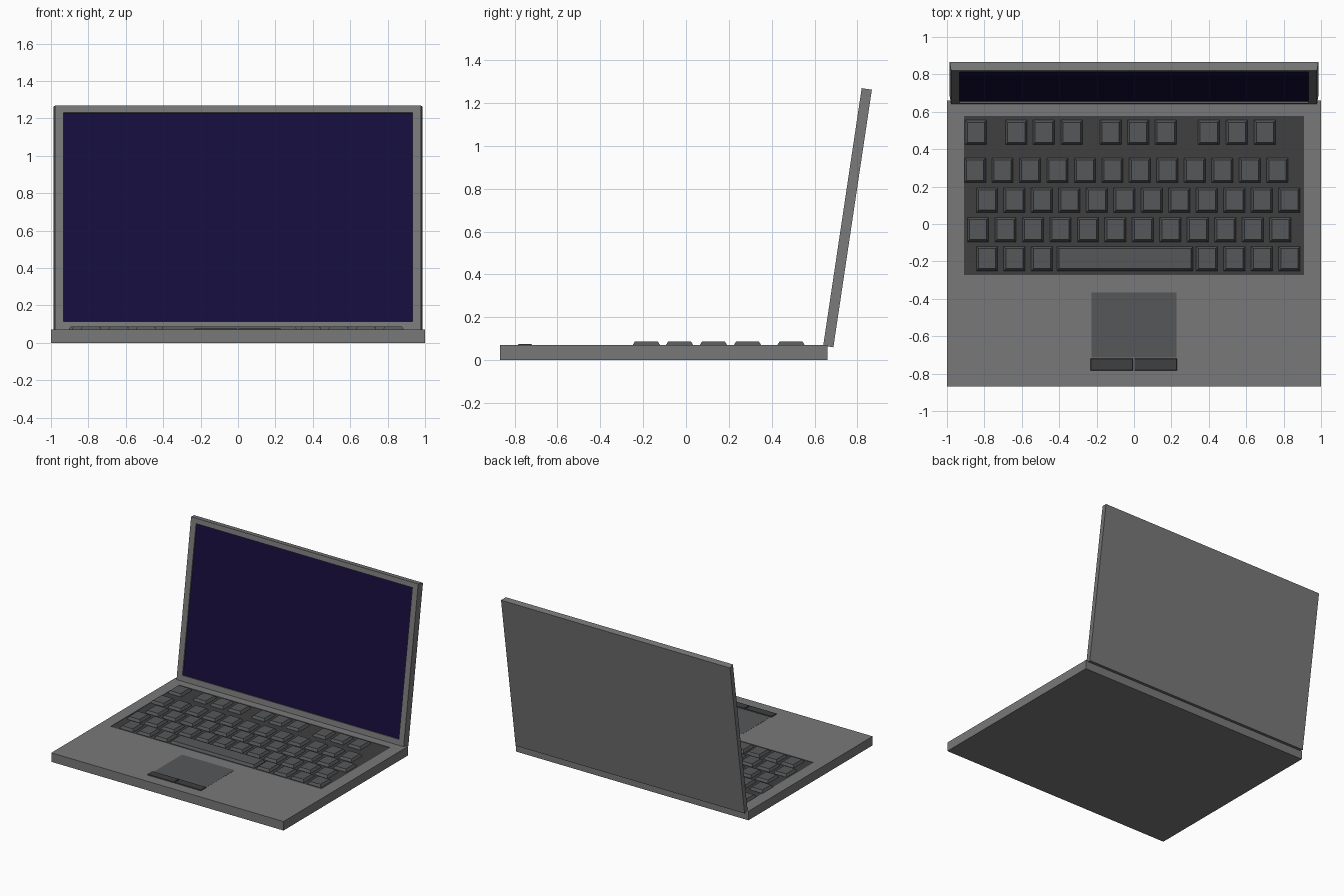
import bpy, bmesh, math
from mathutils import Vector

if "Cube" in bpy.data.objects:
    bpy.data.objects.remove(bpy.data.objects["Cube"])


def material(name, rgb):
    m = bpy.data.materials.new(name)
    m.diffuse_color = (*rgb, 1)
    m.use_nodes = True
    m.node_tree.nodes["Principled BSDF"].inputs["Base Color"].default_value = m.diffuse_color
    return m


BODY = material("body_grey", (0.19, 0.19, 0.19))
DARK = material("dark_grey", (0.05, 0.05, 0.05))
KEY = material("key_grey", (0.09, 0.095, 0.10))
SCREEN = material("screen_blue", (0.008, 0.004, 0.045))


def add_box(bm, lo, hi, taper=0.0):
    """Box between two corners; the top is inset by taper."""
    verts = bmesh.ops.create_cube(bm, size=1)["verts"]
    for v in verts:
        t = taper if v.co.z > 0 else 0
        v.co = Vector([(hi[i] - t if v.co[i] > 0 else lo[i] + t) if i < 2
                       else (hi[i] if v.co[i] > 0 else lo[i]) for i in range(3)])
    return verts


def finish(bm, name, mat):
    bmesh.ops.recalc_face_normals(bm, faces=bm.faces)
    me = bpy.data.meshes.new(name)
    bm.to_mesh(me)
    bm.free()
    ob = bpy.data.objects.new(name, me)
    me.materials.append(mat)
    bpy.context.collection.objects.link(ob)
    return ob


def box(name, lo, hi, mat, taper=0.0):
    bm = bmesh.new()
    add_box(bm, lo, hi, taper)
    return finish(bm, name, mat)


def recess(bm, normal, axes, lo, hi, depth):
    """Sink a rectangular pocket into the face pointing along normal."""
    normal = Vector(normal)
    bm.normal_update()
    face = max(bm.faces, key=lambda f: f.normal.dot(normal))
    bmesh.ops.inset_individual(bm, faces=[face], thickness=0.01)
    mid = face.calc_center_median()
    for v in face.verts:
        for k, a in enumerate(axes):
            v.co[a] = hi[k] if v.co[a] > mid[a] else lo[k]
    inner = bmesh.ops.extrude_discrete_faces(bm, faces=[face])["faces"][0]
    for v in inner.verts:
        v.co -= normal * depth


# Base with keyboard pocket
TOP = 0.07
WELL = 0.004
bm = bmesh.new()
add_box(bm, (-1, -0.868, 0), (1, 0.66, TOP))
recess(bm, (0, 0, 1), (0, 1), (-0.91, -0.272), (0.91, 0.577), WELL)
finish(bm, "base", BODY)
box("keyboard_tray", (-0.91, -0.272, TOP - WELL - 0.001), (0.91, 0.577, TOP - WELL + 0.001), DARK)

# Keys: row centre y -> key centre x values
PITCH = 0.147
rows = {
    0.49: [-0.845, -0.63, -0.482, -0.333, -0.125, 0.022, 0.17, 0.40, 0.55, 0.70],
    0.287: [-0.85 + PITCH * i for i in range(12)],
    0.128: [-0.786 + PITCH * i for i in range(12)],
    -0.03: [-0.834 + PITCH * i for i in range(12)],
    -0.185: [-0.786, -0.639, -0.492, 0.39, 0.537, 0.684, 0.831],
}
KW, KD, KTOP = 0.058, 0.066, 0.086
bm = bmesh.new()
for y, xs in rows.items():
    for x in xs:
        add_box(bm, (x - KW, y - KD, TOP - WELL), (x + KW, y + KD, KTOP), 0.012)
finish(bm, "keys", KEY)
box("space_bar", (-0.413, -0.185 - KD, TOP - WELL), (0.317, -0.185 + KD, KTOP), KEY, 0.012)

# Touchpad and its two buttons
box("touchpad", (-0.226, -0.715, TOP - 0.004), (0.226, -0.365, TOP + 0.001), KEY)
for side, x0, x1 in (("left", -0.235, -0.003), ("right", 0.0, 0.231)):
    box(side + "_button", (x0, -0.785, TOP - 0.004), (x1, -0.717, TOP + 0.006), DARK, 0.004)

# Lid with recessed screen, leaning back
THICK, HEIGHT = 0.048, 1.215
bm = bmesh.new()
for v in add_box(bm, (-0.986, 0, 0), (0.986, THICK, HEIGHT)):
    if v.co.y < THICK / 2:
        v.co.x *= 0.992
recess(bm, (0, -1, 0), (0, 2), (-0.932, 0.046), (0.932, 1.176), 0.01)
lid = finish(bm, "lid", BODY)
screen = box("screen", (-0.932, 0.009, 0.046), (0.932, 0.011, 1.176), SCREEN)
for ob in (lid, screen):
    ob.location = (0, 0.64, 0.067)
    ob.rotation_euler.x = -math.radians(8.5)
